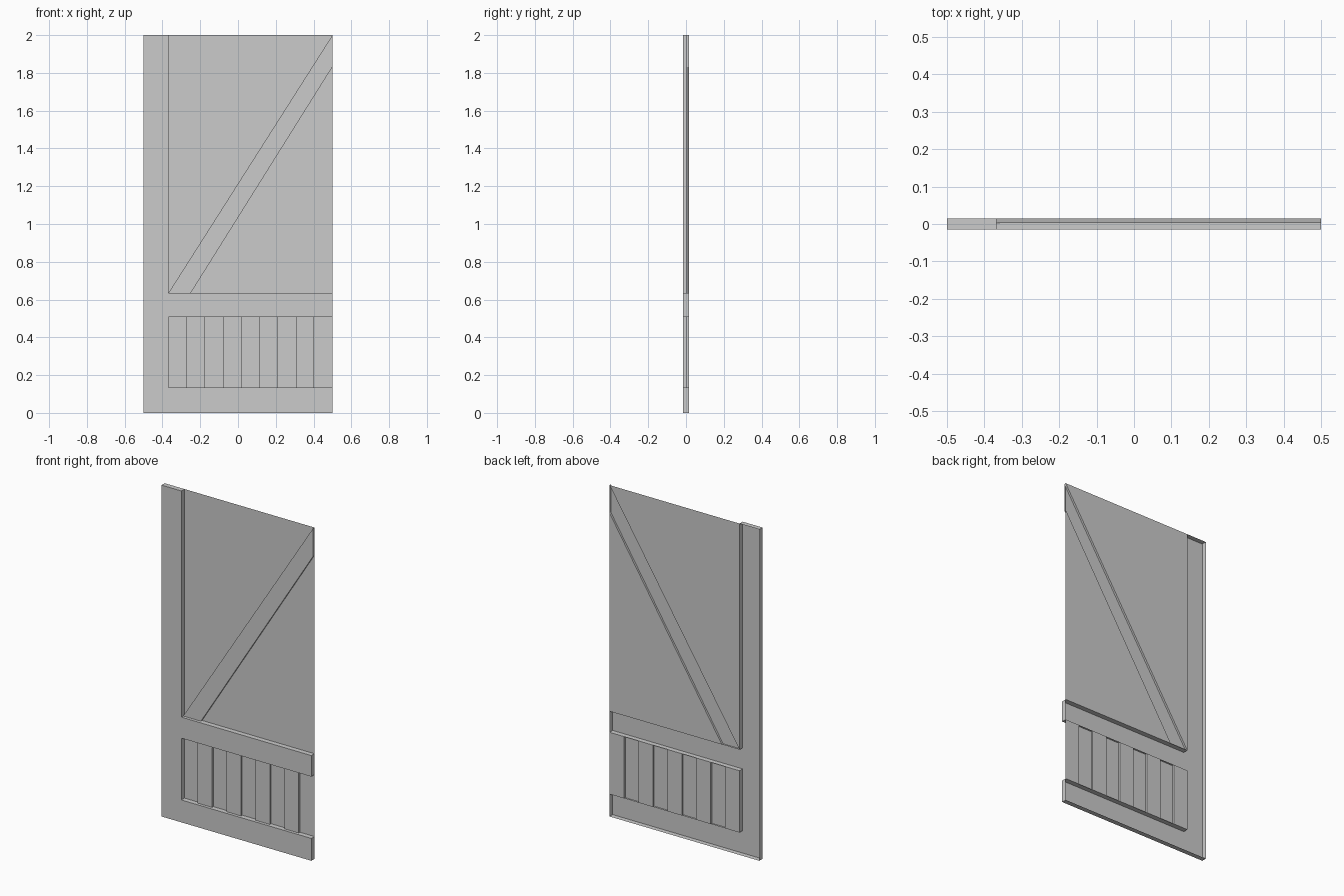
import bpy
import bmesh

cube = bpy.data.objects.get("Cube")
if cube:
    bpy.data.objects.remove(cube, do_unlink=True)

grey = bpy.data.materials.new("plain grey")
grey.use_nodes = True
colour = (0.6, 0.6, 0.6, 1)
grey.diffuse_color = colour
grey.node_tree.nodes["Principled BSDF"].inputs["Base Color"].default_value = colour

# Shared dimensions
FRONT, MIDDLE, BACK = -0.015, 0.003, 0.015
LEFT, RIGHT, TOP = -0.5, 0.5, 2.0
INNER = -0.368
LOW, MID_LOW, MID_HIGH = 0.135, 0.508, 0.635


def finish(name, bm):
    mesh = bpy.data.meshes.new(name)
    bm.to_mesh(mesh)
    bm.free()
    mesh.materials.append(grey)
    obj = bpy.data.objects.new(name, mesh)
    bpy.context.collection.objects.link(obj)
    return obj


def shell(name, outline, front, back=None, open_edges=()):
    """Front sheet from an x-z outline, with side walls and an open back."""
    bm = bmesh.new()
    near = [bm.verts.new((x, front, z)) for x, z in outline]
    bm.faces.new(near)
    if back is not None:
        far = [bm.verts.new((x, back, z)) for x, z in outline]
        count = len(outline)
        for i in range(count):
            if i not in open_edges:
                j = (i + 1) % count
                bm.faces.new((near[j], near[i], far[i], far[j]))
    return finish(name, bm)


# Stile and two rails
shell("frame", [(LEFT, 0), (RIGHT, 0), (RIGHT, LOW), (INNER, LOW),
                (INNER, MID_LOW), (RIGHT, MID_LOW), (RIGHT, MID_HIGH),
                (INNER, MID_HIGH), (INNER, TOP), (LEFT, TOP)], FRONT, BACK)

# Diagonal brace, resting on the middle rail
foot, tip = -0.25, 1.832
shell("diagonal_brace", [(INNER, MID_HIGH), (foot, MID_HIGH), (RIGHT, tip),
                         (RIGHT, TOP)], MIDDLE, BACK, open_edges=(0,))

# Thin panels on either side of the brace
shell("upper_panel", [(INNER, MID_HIGH), (RIGHT, TOP), (INNER, TOP)], BACK)
shell("lower_panel", [(foot, MID_HIGH), (RIGHT, MID_HIGH), (RIGHT, tip)], BACK)

# Lower boards, stepping forward and back
bm = bmesh.new()
boards = 9
step = (RIGHT - INNER) / boards
path = []
for i in range(boards):
    y = MIDDLE if i % 2 else BACK
    path += [(INNER + i * step, y), (INNER + (i + 1) * step, y)]
columns = [[bm.verts.new((x, y, z)) for z in (LOW, MID_LOW)] for x, y in path]
for a, b in zip(columns, columns[1:]):
    bm.faces.new((a[0], b[0], b[1], a[1]))
finish("lower_boards", bm)
